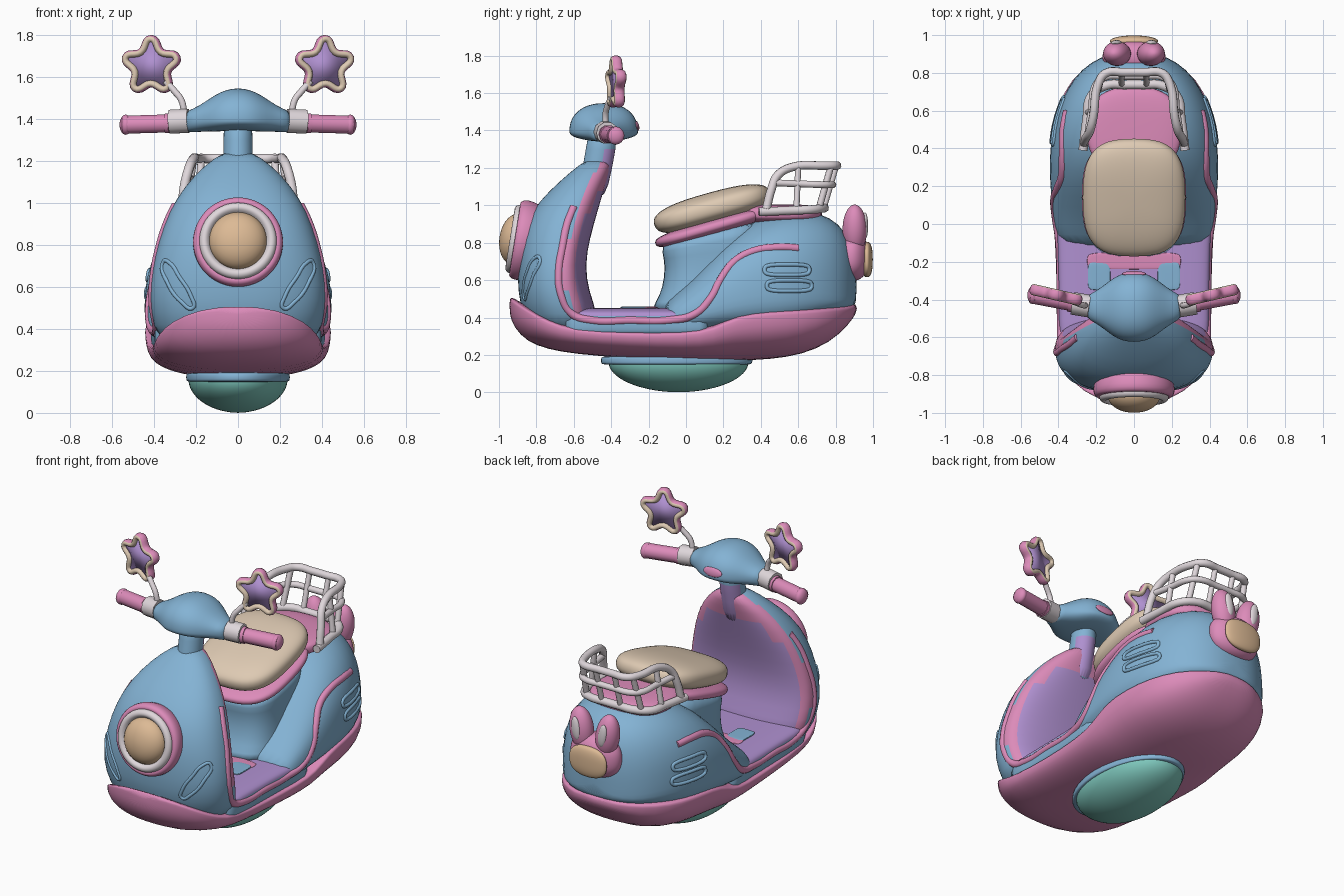
import bpy, bmesh
from math import sin, cos, pi, radians
from mathutils import Vector, Matrix
from mathutils.bvhtree import BVHTree

cube = bpy.data.objects.get("Cube")
if cube:
    bpy.data.objects.remove(cube)


def paint(name, r, g, b):
    m = bpy.data.materials.new(name)
    m.use_nodes = True
    m.diffuse_color = (r, g, b, 1)
    m.node_tree.nodes["Principled BSDF"].inputs["Base Color"].default_value = (r, g, b, 1)
    return m


BLUE = paint("sky blue", .23, .45, .66)
PINK = paint("candy pink", .72, .26, .49)
LILAC = paint("lilac", .43, .28, .63)
CREAM = paint("cream", .73, .59, .45)
LENS = paint("amber lens", .72, .49, .30)
TEAL = paint("teal", .21, .58, .51)
GREY = paint("pale grey", .74, .68, .71)


def add(name, mesh, mirror=False):
    ob = bpy.data.objects.new(name, mesh)
    bpy.context.collection.objects.link(ob)
    mesh.shade_smooth()
    if mirror:
        mod = ob.modifiers.new("Mirror", 'MIRROR')
        mod.use_mirror_merge = False
    return ob


def power(v, p):
    return abs(v) ** p * (1 if v >= 0 else -1)


def oval(p, n=32):
    """Unit superellipse points."""
    return [(power(cos(2 * pi * k / n), p), power(sin(2 * pi * k / n), p)) for k in range(n)]


def loft(name, rings, mats, rule=None, sub=1, mirror=False, matrix=None):
    """Skin closed rings; rule(centre, normal) picks the material of a face."""
    bm = bmesh.new()
    rows = [[bm.verts.new(p) for p in ring] for ring in rings]
    n = len(rows[0])
    for a, b in zip(rows, rows[1:]):
        for k in range(n):
            bm.faces.new((a[k], a[(k + 1) % n], b[(k + 1) % n], b[k]))
    bm.faces.new(rows[0])
    bm.faces.new(rows[-1])
    bmesh.ops.recalc_face_normals(bm, faces=bm.faces)
    if rule:
        for f in bm.faces:
            f.material_index = rule(f.calc_center_median(), f.normal)
    if matrix:
        bm.transform(matrix)
    me = bpy.data.meshes.new(name)
    bm.to_mesh(me)
    bm.free()
    for m in mats:
        me.materials.append(m)
    ob = add(name, me, mirror)
    if sub:
        mod = ob.modifiers.new("Smooth", 'SUBSURF')
        mod.levels = mod.render_levels = sub
    return ob


def blob(name, loc, size, mat, tilt=0, roll=0, edge=1, plan=1, mirror=False):
    """Superellipsoid; edge shapes its side profile, plan its outline."""
    rings = []
    for k in range(-8, 9):
        a = radians(k * 10.8)
        r, h = power(cos(a), edge), power(sin(a), edge)
        rings.append([(size[0] * r * c, size[1] * r * s, size[2] * h) for c, s in oval(plan, 24)])
    turn = Matrix.Rotation(radians(tilt), 4, 'X') @ Matrix.Rotation(radians(roll), 4, 'Y')
    return loft(name, rings, [mat], mirror=mirror, matrix=Matrix.Translation(loc) @ turn)


def tube(name, pts, r, mat, closed=False, mirror=False):
    cu = bpy.data.curves.new(name, 'CURVE')
    cu.dimensions = '3D'
    cu.bevel_depth, cu.bevel_resolution, cu.resolution_u = r, 3, 6
    cu.use_fill_caps = True
    sp = cu.splines.new('BEZIER')
    sp.bezier_points.add(len(pts) - 1)
    sp.use_cyclic_u = closed
    for bp, p in zip(sp.bezier_points, pts):
        bp.co = p
        bp.handle_left_type = bp.handle_right_type = 'AUTO'
    tmp = bpy.data.objects.new(name + "_path", cu)
    bpy.context.collection.objects.link(tmp)
    deps = bpy.context.evaluated_depsgraph_get()
    me = bpy.data.meshes.new_from_object(tmp.evaluated_get(deps))
    bpy.data.objects.remove(tmp)
    me.materials.clear()
    me.materials.append(mat)
    return add(name, me, mirror)


# Lower hull: y, half width, bottom, top
HULL = [(-.945, .10, .42, .51), (-.92, .21, .345, .505), (-.85, .32, .27, .46), (-.74, .385, .23, .40),
        (-.6, .405, .205, .35), (-.3, .41, .18, .335), (0, .425, .165, .335), (.15, .44, .165, .36),
        (.27, .447, .168, .43), (.45, .44, .175, .45), (.62, .41, .20, .455), (.77, .335, .265, .465),
        (.87, .21, .36, .47), (.915, .09, .43, .475)]
loft("lower_hull", [[(w * c, y, t - .03 + s * (.03 if s > 0 else t - .03 - b)) for c, s in oval(.82)]
                    for y, w, b, t in HULL], [PINK])

# Rear body: y, half width, bottom, top
REAR = [(-.13, .37, .33, .465), (-.06, .41, .3, .53), (.04, .43, .3, .62), (.14, .44, .3, .73),
        (.28, .45, .3, .87), (.42, .445, .3, .95), (.58, .42, .32, .98), (.72, .355, .38, .96),
        (.82, .28, .42, .905), (.885, .18, .45, .80), (.913, .07, .47, .67)]


def rear_point(y, w, b, t, c, s):
    mid = .33 + .3 * (t - .33)
    mid = max(mid, b + .05)
    return w * c, y, mid + s * (t - mid if s > 0 else mid - b)


rear = loft("rear_body", [[rear_point(*row, c, s) for c, s in oval(.78)] for row in REAR], [BLUE])

# Seat pedestal: height, half width, front, back, shear
POST = [(.42, .28, -.21, .40, 0), (.48, .26, -.16, .40, 0), (.56, .25, -.125, .40, 0),
        (.68, .24, -.11, .40, .05), (.78, .25, -.13, .40, .2), (.84, .25, -.13, .40, .27)]
loft("seat_pedestal", [[(w * c, (f + b) / 2 + (b - f) / 2 * s, z + k * ((f + b) / 2 + (b - f) / 2 * s))
                        for c, s in oval(.65)] for z, w, f, b, k in POST], [BLUE])

# Front shield: height, half width, front, edge, back
SHIELD = [(.30, .36, -.80, -.60, -.48), (.42, .405, -.875, -.62, -.47), (.54, .425, -.90, -.66, -.52),
          (.68, .412, -.90, -.66, -.54), (.82, .38, -.888, -.64, -.515), (.96, .33, -.835, -.61, -.475),
          (1.08, .255, -.73, -.565, -.44), (1.18, .16, -.615, -.515, -.41), (1.25, .06, -.53, -.475, -.40)]


def shield_colour(c, n):
    if n.y < .15 or c.z > 1.24:
        return 0
    width = next((a[1] + b[1]) / 2 for a, b in zip(SHIELD, SHIELD[1:]) if c.z < b[0])
    return 1 if abs(c.x) > (.9 if c.z < .95 else .72) * width or c.z > 1.1 else 2


shield = loft("front_shield", [[(w * c, e + s * ((b - e) if s > 0 else (e - f)), z) for c, s in oval(.85, 40)]
                               for z, w, f, e, b in SHIELD], [BLUE, PINK, LILAC], shield_colour)

# Floor
floor = loft("floor", [[(w * c, y, .37 + .082 * s) for c, s in oval(.4)]
                       for y, w in [(-.66, .38), (-.63, .40), (-.4, .40), (-.1, .405), (.1, .42), (.13, .41)]],
             [BLUE, LILAC], lambda c, n: 1 if n.z > .5 else 0)
blob("foot_pad", (.185, -.275, .452), (.06, .075, .007), BLUE, edge=.4, plan=.4, mirror=True)
blob("floor_band", (0, -.195, .45), (.25, .045, .008), PINK, edge=.4, plan=.4)

# Base and its collar
blob("base_collar", (0, -.05, .17), (.25, .41, .025), BLUE, edge=.3)
blob("round_base", (0, -.04, .16), (.24, .38, .16), TEAL, edge=1.02, plan=.95)

# Seat
blob("seat_base", (0, .14, .882), (.28, .32, .045), PINK, tilt=16, edge=.7, plan=.68)
blob("seat_cushion", (0, .14, .982), (.275, .325, .087), CREAM, tilt=15.5, edge=.75, plan=.68)
blob("seat_deck", (0, .50, .955), (.255, .23, .05), PINK, edge=.6, plan=.8)

# Surface detail laid on the bodies
deps = bpy.context.evaluated_depsgraph_get()
trees = [BVHTree.FromObject(o, deps) for o in (rear, shield, floor)]


def project(points, axis, sink=0):
    out = []
    for a, b in points:
        start, way = ((Vector((2, a, b)), Vector((-1, 0, 0))) if axis == 'X'
                      else (Vector((a, -2, b)), Vector((0, 1, 0))))
        hits = [h for h in (t.ray_cast(start, way)[0] for t in trees) if h]
        if hits:
            out.append(min(hits, key=lambda h: (h - start).length) + way * sink)
    return out


TRIM = [(.6, .77), (.5, .775), (.36, .755), (.26, .70), (.19, .61), (.13, .50), (.05, .42), (-.1, .385),
        (-.3, .385), (-.5, .385), (-.61, .42), (-.67, .53), (-.68, .65), (-.66, .78), (-.635, .9), (-.6, .99)]
tube("side_trim", project(TRIM, 'X', .011), .022, PINK, mirror=True)
for i, z in enumerate((.655, .57)):
    slot = [(.54 + .12 * c + .012 * i, z + .028 * s) for c, s in oval(.6, 16)]
    tube("side_vent", project(slot, 'X'), .011, BLUE, closed=True, mirror=True)
SWOOSH = [(.355, .72), (.335, .62), (.27, .53), (.215, .50), (.225, .56), (.28, .65), (.32, .71)]
tube("front_vent", project(SWOOSH, 'Y', .002), .010, BLUE, closed=True, mirror=True)


# Headlight
def lathe(name, profile, mat):
    aim = Matrix.Translation((0, -.885, .815)) @ Matrix.Rotation(radians(-9), 4, 'X')
    loft(name, [[(r * c, y, r * s) for c, s in oval(1, 40)] for r, y in profile], [mat], matrix=aim)


lathe("headlight_rim", [(.16, .14), (.20, .08), (.215, .03), (.217, -.01), (.20, -.035), (.17, -.03), (.16, .02)], PINK)
lathe("headlight_ring", [(.18, .02), (.188, -.03), (.18, -.05), (.16, -.06), (.14, -.05), (.13, -.01)], GREY)
lathe("headlight_lens", [(.143, 0), (.14, -.04), (.12, -.075), (.08, -.1), (.04, -.11), (.01, -.113)], LENS)

# Neck and steering head
loft("steering_neck", [[(w * c, y + .08 * s, z) for c, s in oval(1, 24)]
                       for z, y, w in [(1.02, -.51, .08), (1.2, -.475, .07), (1.3, -.455, .07), (1.4, -.445, .07)]],
     [BLUE, LILAC], lambda c, n: 1 if n.y > .3 and c.z < 1.35 else 0)
HEAD = [(0, .187, 1.345, 1.55), (.06, .18, 1.343, 1.54), (.11, .155, 1.34, 1.515), (.16, .115, 1.34, 1.48),
        (.21, .08, 1.338, 1.45), (.255, .06, 1.335, 1.435)]
spans = [(-x, r, b, t) for x, r, b, t in HEAD[:0:-1]] + HEAD
loft("steering_head", [[(x, -.44 + r * c, 1.395 + s * (t - 1.395 if s > 0 else 1.395 - b)) for c, s in oval(.9)]
                       for x, r, b, t in spans], [BLUE])
blob("dash_panel", (0, -.263, 1.425), (.065, .028, .012), PINK, tilt=-75)

# Handlebars
tube("bar_collar", [(.235, -.435, 1.392), (.325, -.42, 1.387)], .06, GREY, mirror=True)
tube("grip", [(.31, -.42, 1.38), (.44, -.395, 1.376), (.545, -.375, 1.373)], .045, PINK, mirror=True)
tube("grip_flange", [(.325, -.418, 1.38), (.345, -.414, 1.38)], .05, PINK, mirror=True)
blob("grip_end", (.535, -.377, 1.373), (.03, .048, .048), PINK, mirror=True)
tube("mirror_stem", [(.255, -.43, 1.42), (.27, -.43, 1.49), (.30, -.42, 1.53), (.345, -.40, 1.58)],
     .016, GREY, mirror=True)


# Star mirrors: cream rim, pink outer band, lilac panel
def star(outer, inner, y=0):
    return [Vector((r * sin(k * pi / 5), y, r * cos(k * pi / 5)))
            for k in range(10) for r in [inner if k % 2 else outer]]


place = Matrix.Translation((.413, -.375, 1.652)) @ Matrix.Rotation(radians(13), 4, 'Z')
rim = tube("star_rim", star(.131, .083), .0185, CREAM, closed=True, mirror=True)
rim.data.materials.append(PINK)
for f in rim.data.polygons:
    outward = Vector((f.center.x, 0, f.center.z)).normalized()
    f.material_index = 1 if abs(f.normal.y) < .75 and f.normal.dot(outward) > .2 else 0
rim.data.transform(place @ Matrix.Diagonal((1, 1.6, 1, 1)))
loft("star_panel", [star(.131, .083, -.012), star(.131, .083, .012)], [LILAC], sub=0, mirror=True, matrix=place)


# Luggage rack
def hoop(name, half, r):
    tube(name, half + [(-x, y, z) for x, y, z in reversed(half)], r, GREY)


hoop("rack_top_rail", [(.265, .43, .98), (.255, .455, 1.08), (.235, .49, 1.16), (.215, .57, 1.205),
                       (.19, .74, 1.212), (.15, .798, 1.212), (.05, .803, 1.212)], .023)
hoop("rack_middle_rail", [(.245, .47, 1.12), (.225, .6, 1.115), (.20, .74, 1.11), (.15, .778, 1.11),
                          (.05, .782, 1.11)], .019)
hoop("rack_bottom_rail", [(.27, .39, .965), (.25, .55, .972), (.225, .68, .978), (.14, .735, .985),
                          (.05, .737, .985)], .024)
tube("rack_side_post", [(.245, .59, .97), (.212, .6, 1.21)], .017, GREY, mirror=True)
tube("rack_corner_post", [(.19, .71, .98), (.175, .775, 1.21)], .018, GREY, mirror=True)
tube("rack_back_post", [(.065, .737, .985), (.065, .803, 1.21)], .016, GREY, mirror=True)

# Rabbit tail light
blob("rabbit_head", (0, .885, .725), (.17, .095, .13), PINK, edge=.85)
blob("rabbit_ear", (.09, .902, .87), (.073, .066, .135), PINK, roll=8, mirror=True)
blob("rabbit_inner_ear", (.092, .958, .89), (.028, .016, .072), GREY, roll=8, mirror=True)
blob("rabbit_face", (0, .968, .71), (.13, .031, .095), LENS, edge=.8)
